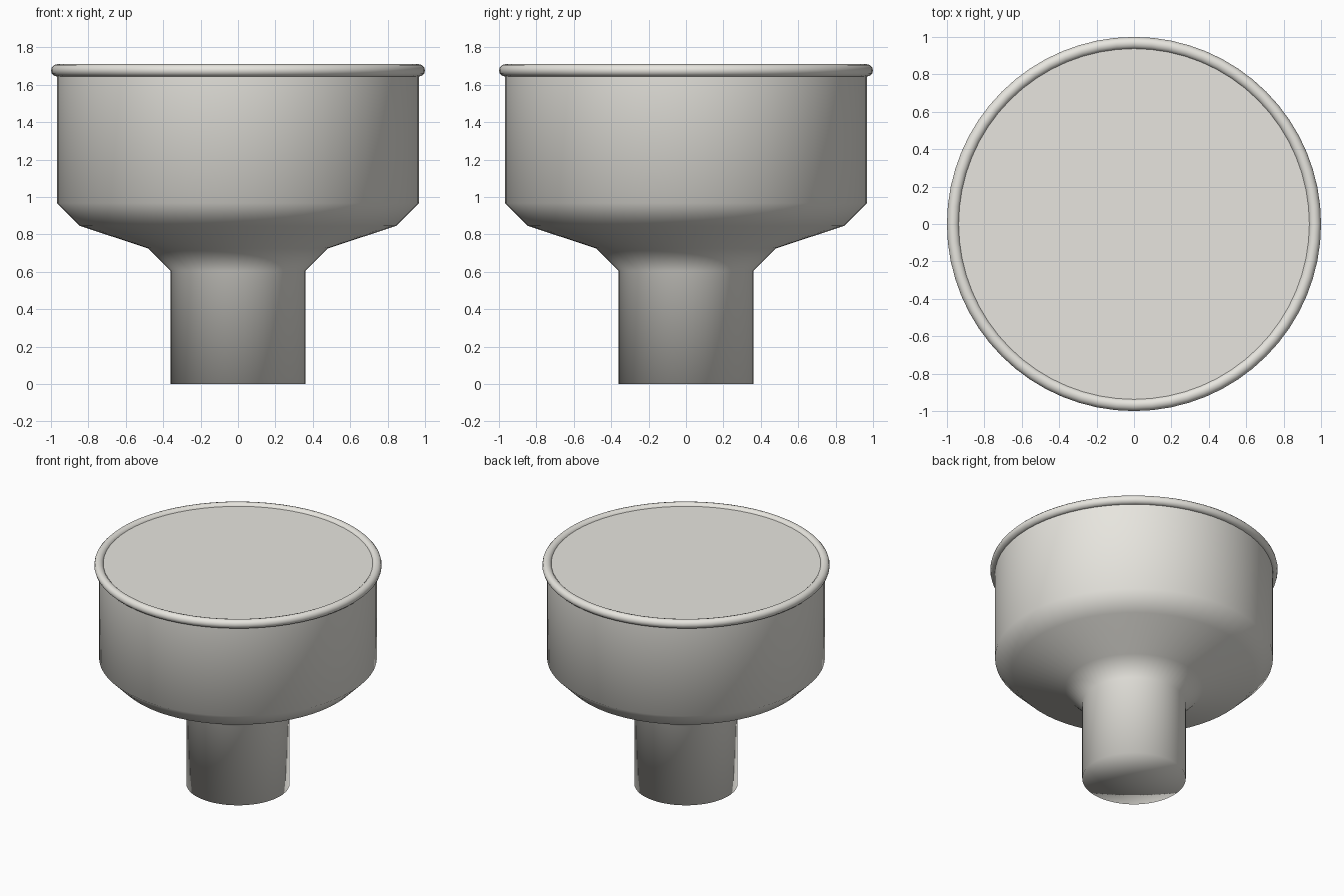
import bpy, bmesh, math

if "Cube" in bpy.data.objects:
    bpy.data.objects.remove(bpy.data.objects["Cube"])

SIDES = 64

# Warm off-white enamel
mat = bpy.data.materials.new("off_white")
mat.diffuse_color = (0.80, 0.785, 0.735, 1)
mat.use_nodes = True
mat.node_tree.nodes["Principled BSDF"].inputs["Base Color"].default_value = mat.diffuse_color


def make_object(name, bm):
    bmesh.ops.recalc_face_normals(bm, faces=bm.faces)
    for f in bm.faces:
        f.smooth = True
    mesh = bpy.data.meshes.new(name)
    bm.to_mesh(mesh)
    bm.free()
    mesh.materials.append(mat)
    obj = bpy.data.objects.new(name, mesh)
    bpy.context.collection.objects.link(obj)
    return obj


def ring(bm, r, z):
    return [bm.verts.new((r * math.cos(2 * math.pi * i / SIDES),
                          r * math.sin(2 * math.pi * i / SIDES), z))
            for i in range(SIDES)]


def bridge(bm, a, b):
    for i in range(SIDES):
        j = (i + 1) % SIDES
        bm.faces.new((a[i], a[j], b[j], b[i]))


def fan(bm, loop, z):
    c = bm.verts.new((0, 0, z))
    for i in range(SIDES):
        bm.faces.new((c, loop[i], loop[(i + 1) % SIDES]))


# Stem, sloped shoulders and drum, closed underneath
bm = bmesh.new()
profile = [(0.36, 0), (0.36, 0.605), (0.48, 0.725), (0.845, 0.845),
           (0.967, 0.967), (0.967, 1.69)]
rings = [ring(bm, r, z) for r, z in profile]
for a, b in zip(rings, rings[1:]):
    bridge(bm, a, b)
fan(bm, rings[0], 0)
make_object("stem_and_drum", bm)

# Flat lid inside the rim
bm = bmesh.new()
fan(bm, ring(bm, 0.967, 1.69), 1.69)
lid = make_object("top_lid", bm)
if lid.data.polygons[0].normal.z < 0:
    lid.data.flip_normals()

# Rounded rim around the top edge
bm = bmesh.new()
STEPS = 12
rings = [ring(bm, 0.967 + 0.033 * math.cos(2 * math.pi * k / STEPS),
              1.677 + 0.033 * math.sin(2 * math.pi * k / STEPS))
         for k in range(STEPS)]
for k in range(STEPS):
    bridge(bm, rings[k], rings[(k + 1) % STEPS])
make_object("rolled_rim", bm)
